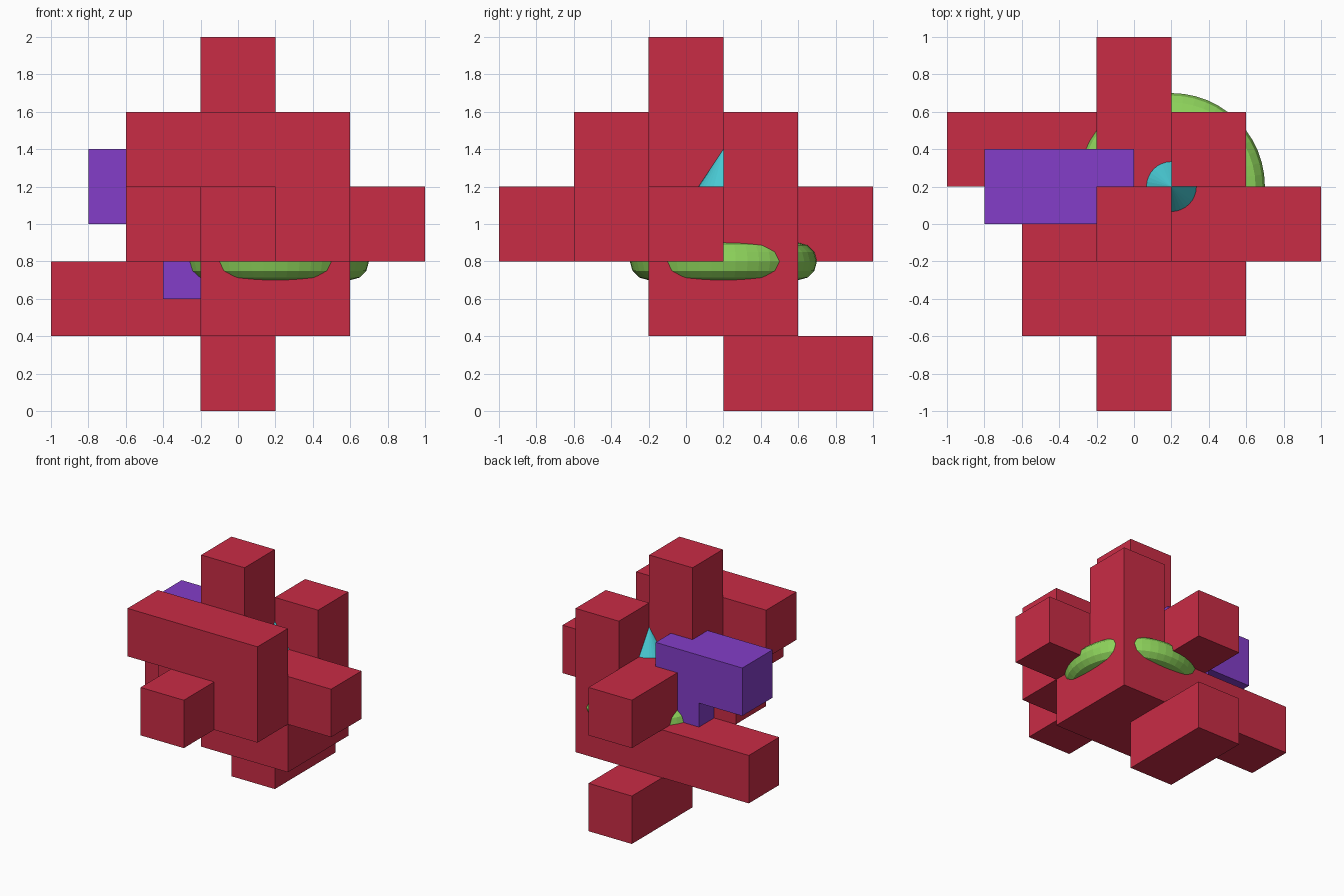
import bpy
import bmesh
import math
from mathutils import Matrix, Vector

CELL = 0.4

cube = bpy.data.objects.get("Cube")
if cube:
    bpy.data.objects.remove(cube, do_unlink=True)


def material(name, rgb):
    mat = bpy.data.materials.new(name)
    mat.use_nodes = True
    color = (*rgb, 1.0)
    mat.diffuse_color = color
    mat.node_tree.nodes["Principled BSDF"].inputs["Base Color"].default_value = color
    return mat


def finish(name, bm, mat):
    bmesh.ops.recalc_face_normals(bm, faces=bm.faces)
    mesh = bpy.data.meshes.new(name)
    bm.to_mesh(mesh)
    bm.free()
    mesh.materials.append(mat)
    obj = bpy.data.objects.new(name, mesh)
    bpy.context.collection.objects.link(obj)
    return obj


def bar(start, end):
    """All grid cells from one corner cell to the opposite one."""
    spans = [range(a, b + 1) for a, b in zip(start, end)]
    return {(i, j, k) for i in spans[0] for j in spans[1] for k in spans[2]}


def block_shape(name, bars, origin, mat):
    """Join bars of cubes into one shell without inner walls."""
    cells = set().union(*(bar(*b) for b in bars))
    bm = bmesh.new()
    for cell in cells:
        center = Vector(origin) + CELL * (Vector(cell) + Vector((0.5, 0.5, 0.5)))
        for axis in range(3):
            for sign in (-1, 1):
                step = [0, 0, 0]
                step[axis] = sign
                if tuple(c + s for c, s in zip(cell, step)) in cells:
                    continue
                n = Vector(step)
                u = Vector([step[axis - 1], step[axis - 2], step[axis]])
                u = Vector([1.0 if a == (axis + 1) % 3 else 0.0 for a in range(3)])
                v = n.cross(u)
                corners = [(-1, -1), (1, -1), (1, 1), (-1, 1)]
                bm.faces.new([bm.verts.new(center + CELL / 2 * (n + u * a + v * b))
                              for a, b in corners])
    bmesh.ops.remove_doubles(bm, verts=bm.verts, dist=0.001)
    mesh = bpy.data.meshes.new(name)
    bmesh.ops.dissolve_limit(bm, angle_limit=0.01, verts=bm.verts, edges=bm.edges)
    bm.to_mesh(mesh)
    bm.free()
    mesh.materials.append(mat)
    obj = bpy.data.objects.new(name, mesh)
    bpy.context.collection.objects.link(obj)
    return obj


red = material("crimson red", (0.584, 0.025, 0.060))
purple = material("violet purple", (0.227, 0.048, 0.578))
green = material("leaf green", (0.275, 0.665, 0.107))
cyan = material("turquoise", (0.065, 0.578, 0.644))

# Main body of interlocking bars
block_shape("block_body", [
    ((2, 2, 1), (2, 2, 4)),   # upright post
    ((1, 1, 3), (3, 1, 3)),   # front crossbar
    ((3, 1, 2), (3, 1, 3)),   # crossbar drop
    ((2, 0, 2), (2, 4, 2)),   # front to back bar
    ((1, 2, 2), (4, 2, 2)),   # side to side bar
    ((3, 3, 1), (3, 3, 3)),   # rear corner post
    ((2, 2, 1), (3, 3, 1)),   # base slab
    ((0, 3, 1), (3, 3, 1)),   # low rear bar
    ((2, 3, 0), (2, 4, 0)),   # foot
], (-1, -1, 0), red)

# Purple hooked block set off the main grid
block_shape("hooked_block", [
    ((0, 0, 1), (1, 0, 1)),
    ((1, 0, 0), (1, 0, 1)),
], (-0.8, 0, 0.6), purple)

# Green ring, made by spinning a circle about the upright axis
bm = bmesh.new()
profile = bmesh.ops.create_circle(
    bm, segments=12, radius=0.1,
    matrix=Matrix.Translation((0.6, 0.2, 0.8)) @ Matrix.Rotation(math.pi / 2, 4, "X"))
bmesh.ops.spin(bm, geom=profile["verts"] + list(bm.edges), cent=(0.2, 0.2, 0.8),
               axis=(0, 0, 1), angle=math.tau, steps=48, use_merge=True)
bmesh.ops.remove_doubles(bm, verts=bm.verts, dist=0.0005)
finish("ring", bm, green)

# Turquoise cone rising through the body
bm = bmesh.new()
bmesh.ops.create_cone(bm, cap_ends=True, segments=32, radius1=0.267, radius2=0, depth=0.4,
                      matrix=Matrix.Translation((0.2, 0.2, 1.2)))
finish("cone", bm, cyan)
